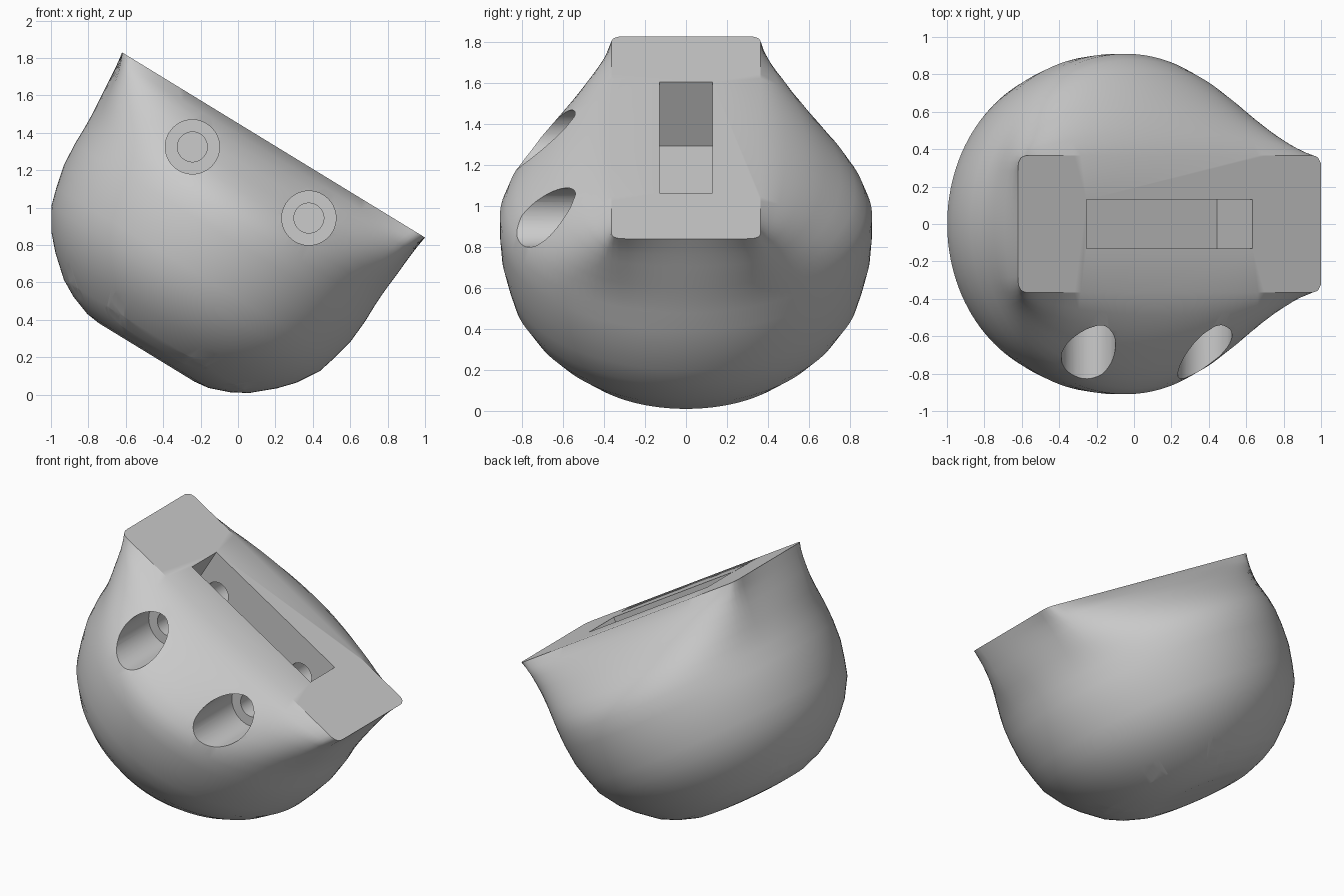
import bpy, bmesh, math
from mathutils import Matrix, Vector

old = bpy.data.objects.get("Cube")
if old:
    bpy.data.objects.remove(old, do_unlink=True)

grey = bpy.data.materials.new("plain_grey")
grey.use_nodes = True
colour = (0.6, 0.6, 0.6, 1)
grey.diffuse_color = colour
grey.node_tree.nodes["Principled BSDF"].inputs["Base Color"].default_value = colour

HALF_L, HALF_W, CORNER, SIDES = 0.949, 0.365, 0.05, 128
# Rings below the mounting face: height, round radius, share of roundness
RINGS = [(0, .915, 0), (-.05, .915, .22), (-.1, .915, .4), (-.17, .915, .57),
         (-.235, .915, .71), (-.3, .913, .84), (-.37, .911, .94), (-.45, .91, 1),
         (-.55, .91, 1), (-.68, .9, 1), (-.8, .872, 1), (-.9, .843, 1),
         (-1.02, .768, 1), (-1.1, .695, 1), (-1.2, .58, 1), (-1.25, .49, 1),
         (-1.29, .38, 1), (-1.3, .3, 1)]


def plate_point(a):
    """Point on the rounded rectangle that belongs to angle a of the circle."""
    c, s = math.cos(a), math.sin(a)
    turn = math.asin(HALF_W / .91)
    x = max(-HALF_L, min(HALF_L, c * HALF_L / math.cos(turn)))
    y = max(-HALF_W, min(HALF_W, s * .91))
    over = Vector((abs(x) - HALF_L + CORNER, abs(y) - HALF_W + CORNER))
    if over.x > 0 and over.y > 0:
        over = over.normalized() * min(CORNER, over.length)
        x = math.copysign(HALF_L - CORNER + over.x, x)
        y = math.copysign(HALF_W - CORNER + over.y, y)
    return x, y


# Ball that flows into the rectangular mounting face
bm = bmesh.new()
loops = []
for w, radius, blend in RINGS:
    ring = []
    for i in range(SIDES):
        a = 2 * math.pi * (i + .5) / SIDES
        px, py = plate_point(a)
        ring.append(bm.verts.new((px + (radius * math.cos(a) - px) * blend,
                                  py + (radius * math.sin(a) - py) * blend, w)))
    loops.append(ring)
for up, low in zip(loops, loops[1:]):
    for i in range(SIDES):
        j = (i + 1) % SIDES
        bm.faces.new((up[i], low[i], low[j], up[j]))
bm.faces.new(loops[0])
bm.faces.new(loops[-1][::-1])
bmesh.ops.recalc_face_normals(bm, faces=bm.faces)
mesh = bpy.data.meshes.new("ball_mount")
bm.to_mesh(mesh)
bm.free()
mesh.materials.append(grey)
body = bpy.data.objects.new("ball_mount", mesh)
bpy.context.collection.objects.link(body)
bpy.context.view_layer.objects.active = body
body.select_set(True)


def cut(build):
    """Subtract the solid made by build from the body."""
    bm = bmesh.new()
    build(bm)
    me = bpy.data.meshes.new("cutter")
    bm.to_mesh(me)
    bm.free()
    me.materials.append(grey)
    tool = bpy.data.objects.new("cutter", me)
    tool.hide_render = True
    bpy.context.collection.objects.link(tool)
    mod = body.modifiers.new("cut", 'BOOLEAN')
    mod.operation, mod.solver, mod.object = 'DIFFERENCE', 'EXACT', tool
    bpy.ops.object.modifier_apply(modifier=mod.name)
    bpy.data.objects.remove(tool, do_unlink=True)


def cut_box(lo, hi, turn=0):
    lo, hi = Vector(lo), Vector(hi)
    place = (Matrix.Rotation(turn, 4, 'Z') @ Matrix.Translation((lo + hi) / 2)
             @ Matrix.Diagonal((hi - lo).to_4d()))
    cut(lambda bm: bmesh.ops.create_cube(bm, size=1, matrix=place))


def cut_bore(x, z, radius, y0, y1):
    place = Matrix.Translation((x, (y0 + y1) / 2, z)) @ Matrix.Rotation(math.pi / 2, 4, 'X')
    cut(lambda bm: bmesh.ops.create_cone(bm, cap_ends=True, segments=48, radius1=radius,
                                         radius2=radius, depth=y1 - y0, matrix=place))


# Long pocket in the mounting face
cut_box((-.52, -.13, -.365), (.52, .13, .2))
# Stepped screw holes running into the pocket
for x in (-.365, .365):
    cut_bore(x, -.235, .145, -1.2, -.4)
    cut_bore(x, -.235, .08, -.6, .33)
# Four thin slots around the underside, each with wider ends
for k in range(4):
    turn = k * math.pi / 2
    cut_box((-.31, -.545, -1.06), (.31, -.455, -1.5), turn)
    for lo, hi in ((-.312, -.23), (.23, .312)):
        cut_box((lo, -.6, -1.05), (hi, -.5, -1.5), turn)

# Tilt the whole piece into its standing pose
bpy.ops.object.shade_smooth_by_angle(angle=math.radians(30))
body.data.transform(Matrix.Translation((.19, 0, 1.335))
                    @ Matrix.Rotation(math.atan2(.99, 1.62), 4, 'Y'))
